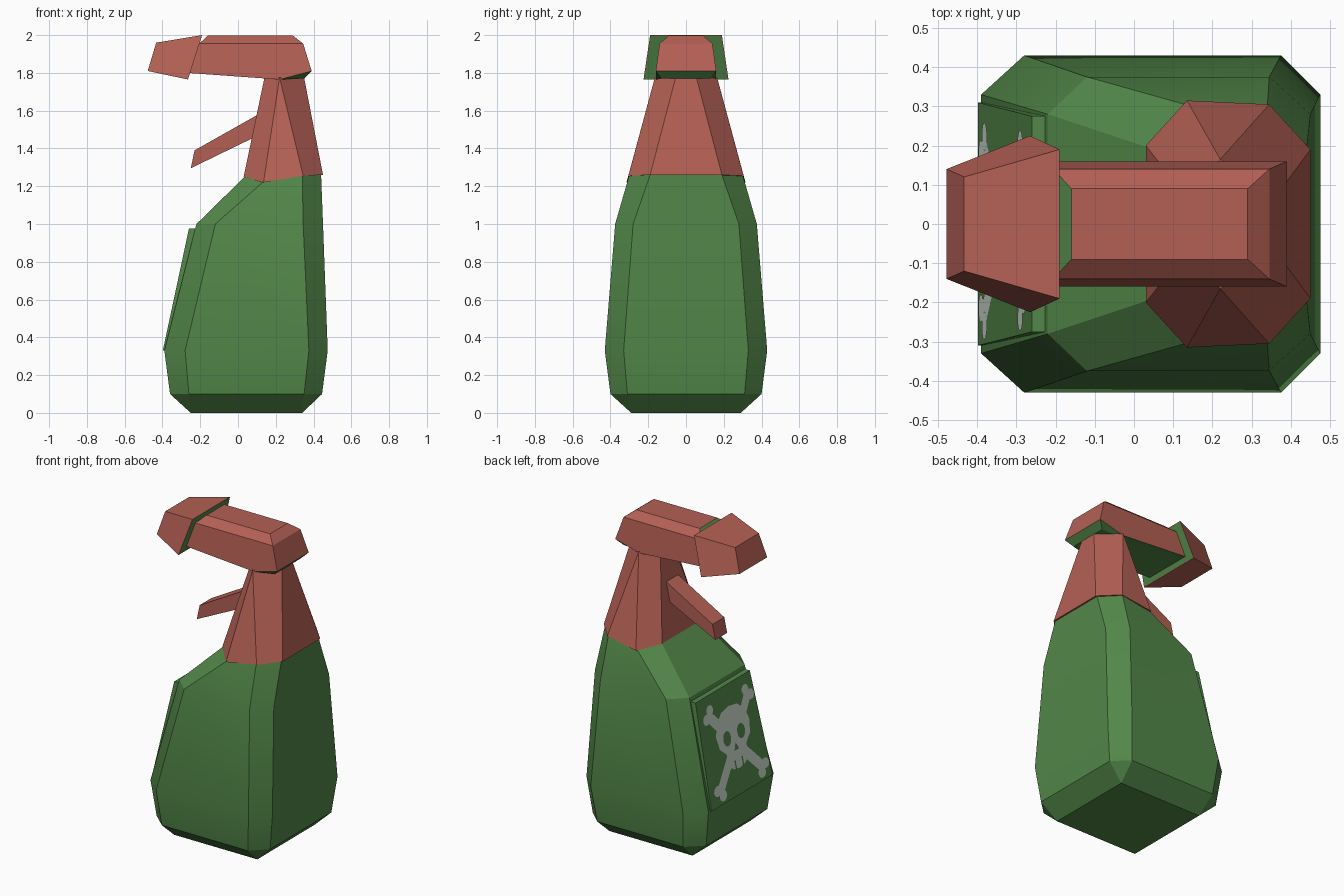
import bpy, bmesh, math
from mathutils import Vector

if "Cube" in bpy.data.objects:
    bpy.data.objects.remove(bpy.data.objects["Cube"])


def material(name, rgb):
    m = bpy.data.materials.new(name)
    m.diffuse_color = (*rgb, 1)
    m.use_nodes = True
    m.node_tree.nodes["Principled BSDF"].inputs["Base Color"].default_value = m.diffuse_color
    return m


GREEN = material("bottle green", (0.085, 0.242, 0.066))
RED = material("brick red", (0.455, 0.117, 0.089))
GREY = material("pale symbol grey", (0.60, 0.68, 0.60))


def finish(name, bm, mats, smooth=0):
    me = bpy.data.meshes.new(name)
    bm.to_mesh(me)
    bm.free()
    for m in mats:
        me.materials.append(m)
    ob = bpy.data.objects.new(name, me)
    bpy.context.collection.objects.link(ob)
    if smooth:
        me.shade_smooth()
        me.set_sharp_from_angle(angle=math.radians(smooth))
    return ob


def loft(name, halves, mats, rule=None, rim=0, smooth=0):
    """Loft rings; each ring is its +y half, mirrored to -y. rule picks second colour."""
    bm = bmesh.new()
    rings = []
    for half in halves:
        pts = list(half) + [(x, -y, z) for x, y, z in reversed(half)]
        rings.append([bm.verts.new(p) for p in pts])
    n = len(rings[0])
    for a, b in zip(rings, rings[1:]):
        for i in range(n):
            j = (i + 1) % n
            bm.faces.new((a[i], a[j], b[j], b[i]))
    bm.faces.new(rings[0])
    bm.faces.new(rings[-1])
    bmesh.ops.remove_doubles(bm, verts=bm.verts, dist=1e-5)
    bmesh.ops.recalc_face_normals(bm, faces=bm.faces)
    bm.normal_update()
    if rule:
        chosen = [f for f in bm.faces if rule(f.normal)]
        if rim:
            bmesh.ops.inset_region(bm, faces=chosen, thickness=rim)
        for f in chosen:
            f.material_index = 1
    return finish(name, bm, mats, smooth)


# Bottle: chamfered rectangle rings, square at the very bottom
def ring(x0, c0, c1, x1, y, cy, z):
    return [(x0, cy, z), (c0, y, z), (c1, y, z), (x1, cy, z)]


shoulder = [(0.035, 0.195, 1.25), (0.13, 0.305, 1.22), (0.34, 0.30, 1.26), (0.44, 0.19, 1.26)]
loft("bottle", [
    ring(-0.25, -0.25, 0.34, 0.34, 0.29, 0.29, 0.0),
    ring(-0.36, -0.26, 0.35, 0.445, 0.40, 0.31, 0.10),
    ring(-0.39, -0.28, 0.375, 0.475, 0.43, 0.33, 0.33),
    ring(-0.22, -0.12, 0.345, 0.45, 0.375, 0.28, 1.0),
    shoulder], [GREEN], smooth=28)

# Neck collar: octagon tapering to a hexagon
loft("neck", [
    [(0.03, 0.2, 1.25), (0.135, 0.315, 1.22), (0.345, 0.305, 1.255), (0.45, 0.19, 1.26)],
    [(0.14, 0.06, 1.775), (0.22, 0.165, 1.775), (0.22, 0.165, 1.775), (0.35, 0.055, 1.775)]],
    [RED])

# Spray head: red shell, green underside and green slanted front end
loft("spray_head", [
    [(-0.27, 0.13, 1.80), (0.22, 0.13, 1.77), (0.35, 0.13, 1.77)],
    [(-0.27, 0.16, 1.80), (0.22, 0.16, 1.765), (0.39, 0.16, 1.81)],
    [(-0.205, 0.14, 1.955), (0.22, 0.14, 1.955), (0.345, 0.14, 1.955)],
    [(-0.16, 0.09, 1.998), (0.22, 0.09, 1.998), (0.29, 0.09, 1.998)]],
    [RED, GREEN], lambda n: n.z < -0.3 or n.x < -0.5)

# Nozzle with green back face inside a thin red rim
loft("nozzle", [
    [(-0.478, 0.14, 1.81), (-0.265, 0.225, 1.765)],
    [(-0.433, 0.12, 1.96), (-0.19, 0.19, 2.0)]],
    [RED, GREEN], lambda n: n.x > 0.5, rim=0.006)

# Trigger
loft("trigger", [
    [(-0.25, 0.06, 1.295), (0.13, 0.06, 1.48)],
    [(-0.23, 0.06, 1.39), (0.16, 0.06, 1.61)]], [RED])

# Label plate
loft("label_plate", [
    [(-0.398, 0.31, 0.33), (-0.38, 0.31, 0.33)],
    [(-0.26, 0.275, 0.975), (-0.22, 0.275, 0.975)]], [GREEN])

# Hazard symbol: flat layered shapes in label space (s across, t down)
OUT = Vector((-0.978, 0, 0.21))
bm = bmesh.new()


def shape(pts, lift, mat):
    vs = []
    for s, t in pts:
        hw = 0.275 + 0.035 * t
        p = Vector((-0.26 - 0.138 * t, hw * (1 - 2 * s), 0.975 - 0.645 * t))
        vs.append(bm.verts.new(p + OUT * lift))
    f = bm.faces.new(vs)
    f.normal_update()
    if f.normal.x > 0:
        f.normal_flip()
    f.material_index = mat


def oval(s, t, rs, rt, lift, mat, n=14):
    shape([(s + rs * math.cos(2 * math.pi * i / n), t + rt * math.sin(2 * math.pi * i / n))
           for i in range(n)], lift, mat)


# crossed bones with two knobs at each end
for sx in (-1, 1):
    for end in (-1, 1):
        cs, ct = 0.53 + sx * 0.36, 0.53 + end * 0.36
        d = 0.038
        shape([(0.53 + d, 0.53 - sx * end * d), (0.53 - d, 0.53 + sx * end * d),
               (cs - d, ct + sx * end * d), (cs + d, ct - sx * end * d)], 0.002, 0)
        oval(cs + sx * 0.035, ct - end * 0.03, 0.06, 0.05, 0.003, 0, 10)
        oval(cs - sx * 0.04, ct + end * 0.035, 0.06, 0.05, 0.003, 0, 10)

# skull, from a mirrored half outline
half = [(0.0, 0.19), (0.14, 0.21), (0.25, 0.29), (0.29, 0.40), (0.26, 0.52),
        (0.17, 0.59), (0.16, 0.72), (0.08, 0.76), (0.0, 0.77)]
shape([(0.53 + s, t) for s, t in half] + [(0.53 - s, t) for s, t in half[-2:0:-1]], 0.004, 0)
for sx in (-1, 1):
    oval(0.53 + sx * 0.12, 0.46, 0.065, 0.07, 0.006, 1)
    x = 0.53 + sx * 0.06
    shape([(x - 0.01, 0.68), (x + 0.01, 0.68), (x + 0.01, 0.76), (x - 0.01, 0.76)], 0.006, 1)
shape([(0.53, 0.53), (0.57, 0.60), (0.49, 0.60)], 0.006, 1)
finish("hazard_symbol", bm, [GREY, GREEN])
